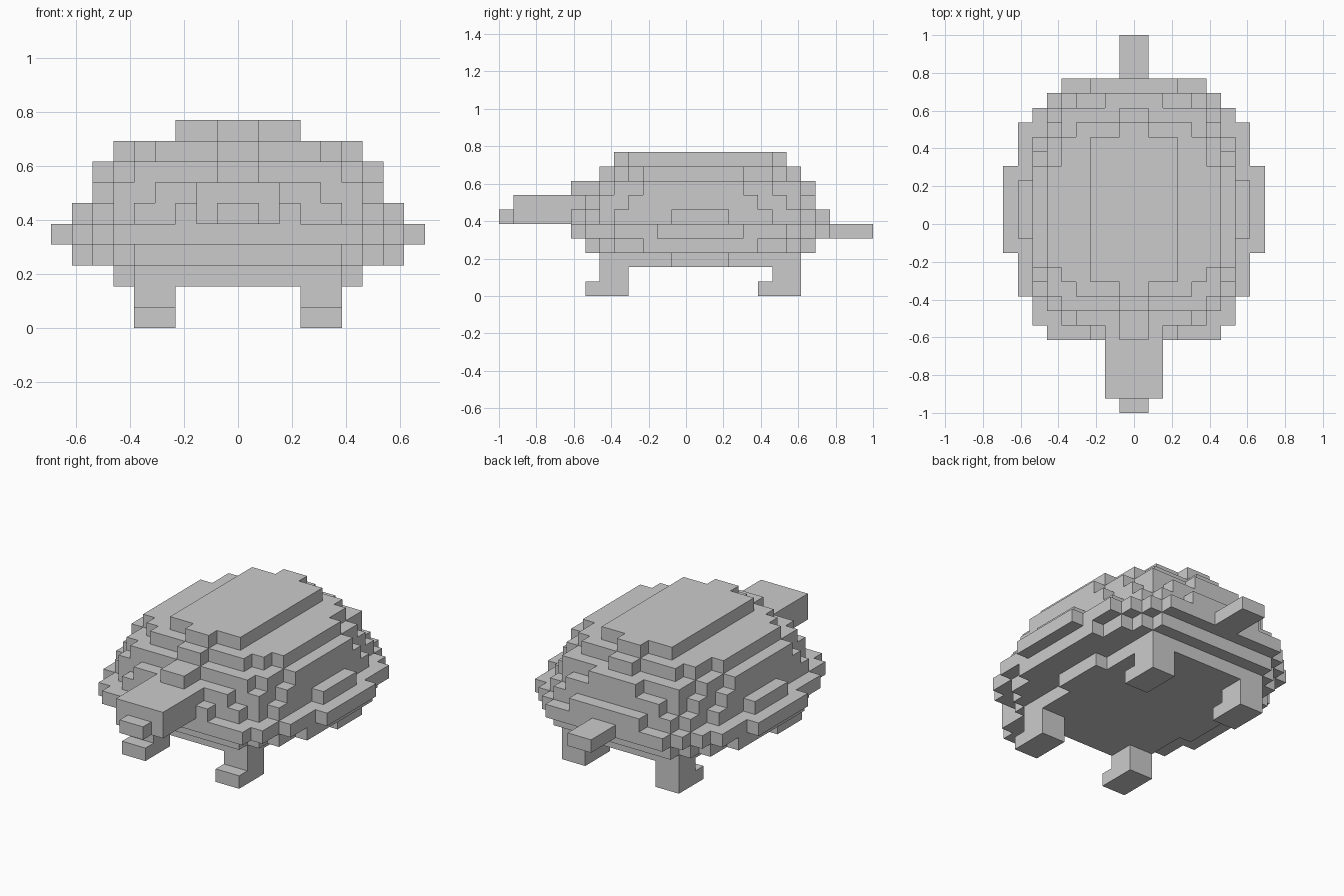
import bpy, bmesh
from mathutils import Vector

if "Cube" in bpy.data.objects:
    bpy.data.objects.remove(bpy.data.objects["Cube"])

U = 1 / 13  # edge of one cube


def block(x0, x1, y0, y1, z0, z1):
    return {(x, y, z) for x in range(x0, x1) for y in range(y0, y1) for z in range(z0, z1)}


def layer(z, *steps):
    """One slab of cubes: each step is (half width, y start, y end)."""
    return set().union(*(block(-h, h, a, b, z, z + 1) for h, a, b in steps))


def build(name, cells):
    """Skin the outside of a set of cubes and merge flat regions."""
    bm = bmesh.new()
    for c in cells:
        for axis in range(3):
            for side in (0, 1):
                n = list(c)
                n[axis] += 2 * side - 1
                if tuple(n) in cells:
                    continue
                a, b = (axis + 1) % 3, (axis + 2) % 3
                quad = []
                for da, db in ((0, 0), (1, 0), (1, 1), (0, 1)):
                    p = list(c)
                    p[axis] += side
                    p[a] += da
                    p[b] += db
                    quad.append(bm.verts.new(Vector(p) * U))
                bm.faces.new(quad if side else quad[::-1])
    bmesh.ops.remove_doubles(bm, verts=bm.verts[:], dist=U / 100)
    bmesh.ops.dissolve_limit(bm, angle_limit=0.01, verts=bm.verts[:], edges=bm.edges[:])
    me = bpy.data.meshes.new(name)
    bm.to_mesh(me)
    bm.free()
    bpy.context.collection.objects.link(bpy.data.objects.new(name, me))


# Belly and domed shell, stacked in layers from the bottom up
body = layer(2, (6, -1, 3), (5, -6, 8))
body |= layer(3, (8, -3, 5), (7, -5, 7), (6, -6, 8), (5, -7, 9))
body |= layer(4, (9, -2, 4), (8, -5, 7), (7, -7, 8), (6, -8, 9), (5, -8, 10))
body |= layer(5, (8, -1, 3), (7, -5, 6), (6, -6, 8), (5, -7, 9), (3, -8, 10))
body |= layer(6, (7, -4, 5), (6, -6, 7), (5, -6, 8), (4, -7, 9))
body |= layer(7, (7, -3, 4), (6, -5, 6), (5, -6, 8), (2, -6, 9), (1, -8, 9))
body |= layer(8, (6, -3, 4), (5, -4, 6), (4, -5, 7), (1, -6, 8))
body |= layer(9, (3, -4, 6), (1, -5, 7))

# Tail and head, joined to the shell
body |= block(-1, 1, 10, 13, 4, 5)
body |= block(-2, 2, -12, -6, 5, 7) | block(-1, 1, -13, -12, 5, 6)

# Legs with feet pointing forward
for x in (-5, 3):
    for y in (-6, 6):
        body |= block(x, x + 2, y, y + 2, 0, 2) | block(x, x + 2, y - 1, y, 0, 1)

build("turtle_body", body)
